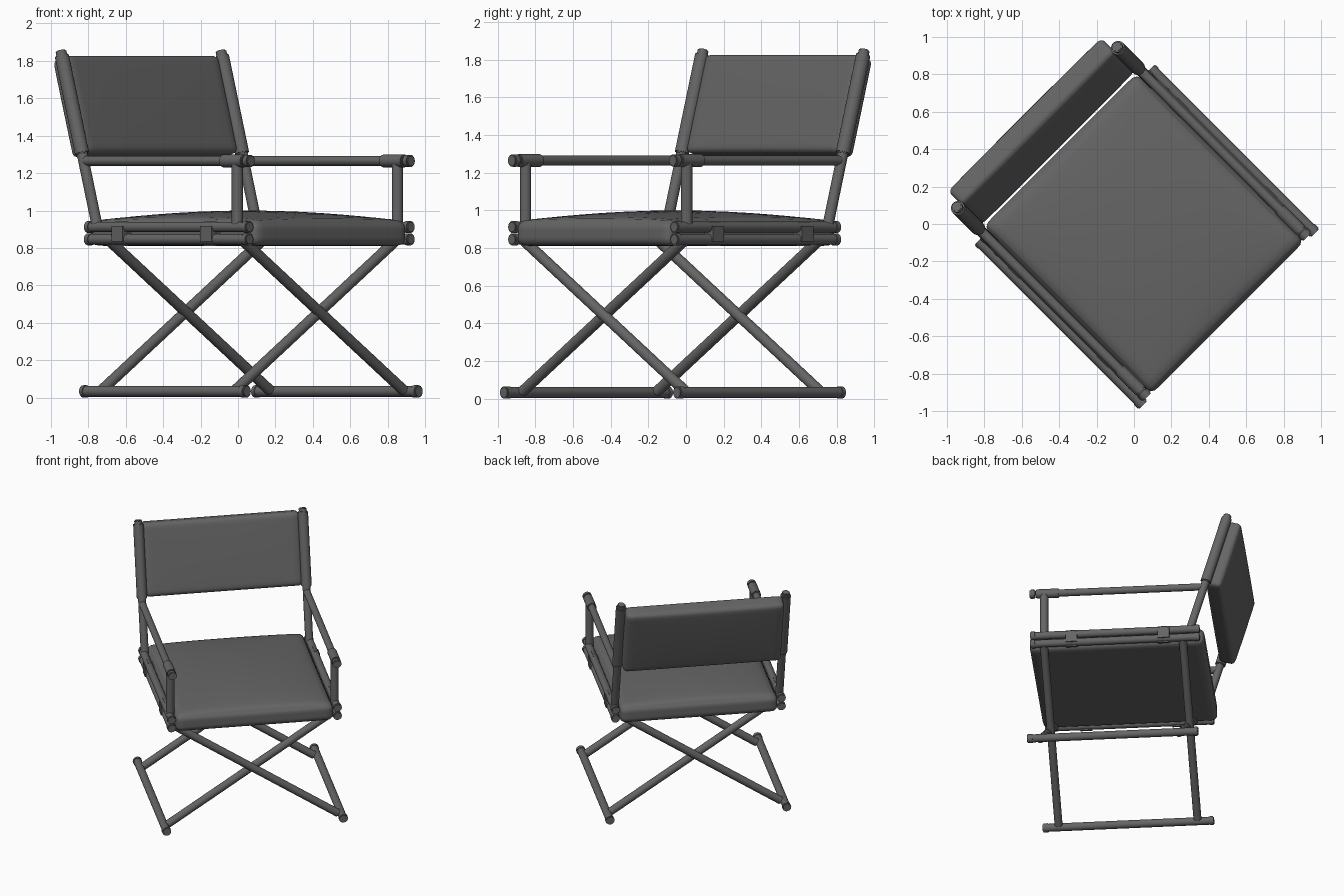
import bpy, bmesh, math
from mathutils import Vector, Matrix

old = bpy.data.objects.get("Cube")
if old:
    bpy.data.objects.remove(old, do_unlink=True)

# The chair is built facing -y, then turned on its base
TURN = Matrix.Rotation(math.radians(45), 4, 'Z')

GREY = bpy.data.materials.new("dark_grey")
GREY.use_nodes = True
colour = (0.13, 0.13, 0.13, 1)
GREY.diffuse_color = colour
GREY.node_tree.nodes["Principled BSDF"].inputs["Base Color"].default_value = colour


def finish(bm, name, angle=40):
    bm.transform(TURN)
    bmesh.ops.recalc_face_normals(bm, faces=bm.faces)
    mesh = bpy.data.meshes.new(name)
    bm.to_mesh(mesh)
    bm.free()
    mesh.materials.append(GREY)
    ob = bpy.data.objects.new(name, mesh)
    bpy.context.collection.objects.link(ob)
    bpy.ops.object.select_all(action='DESELECT')
    ob.select_set(True)
    bpy.context.view_layer.objects.active = ob
    bpy.ops.object.shade_smooth_by_angle(angle=math.radians(angle))
    return ob


def add_tube(bm, a, b, r, bevel=0.006):
    """Round bar from a to b with softened ends."""
    a, b = Vector(a), Vector(b)
    d = b - a
    place = Matrix.Translation((a + b) / 2) @ d.to_track_quat('Z', 'Y').to_matrix().to_4x4()
    made = bmesh.ops.create_cone(bm, cap_ends=True, segments=24, radius1=r,
                                 radius2=r, depth=d.length, matrix=place)
    rims = {e for v in made["verts"] for e in v.link_edges
            if any(len(f.verts) > 4 for f in e.link_faces)}
    bmesh.ops.bevel(bm, geom=list(rims), offset=bevel, segments=2, affect='EDGES')


def tube(name, *parts):
    bm = bmesh.new()
    for part in parts:
        add_tube(bm, *part)
    return finish(bm, name)


def cushion(name, half, r, puff_up, puff_down, place):
    """Rounded box whose two broad faces swell in the middle."""
    bm = bmesh.new()
    bmesh.ops.create_cube(bm, size=2)
    bmesh.ops.subdivide_edges(bm, edges=bm.edges[:], cuts=19, use_grid_fill=True)
    core = [h - r for h in half]
    for v in bm.verts:
        t = [math.sin(c * math.pi / 2) for c in v.co]
        p = Vector([c * h for c, h in zip(t, half)])
        inner = Vector([max(-c, min(c, q)) for c, q in zip(core, p)])
        p = inner + (p - inner).normalized() * r
        swell = max(0, (1 - t[0] ** 2) * (1 - t[1] ** 2)) ** 0.6
        p.z += swell * (puff_up * max(0, t[2]) - puff_down * max(0, -t[2]))
        v.co = p
    bm.transform(place)
    return finish(bm, name, 60)


# Side frames, mirrored
FRONT, BACK = -0.71, 0.525
for side, s in (("left", 1), ("right", -1)):
    # Foot rail with end caps
    x = s * 0.65
    tube(side + "_foot_rail", ((x, FRONT + .02, .033), (x, BACK - .02, .033), .029),
         ((x, FRONT - .01, .033), (x, FRONT + .035, .033), .033),
         ((x, BACK - .035, .033), (x, BACK, .033), .033))

    # Pair of seat rails with end caps
    x = s * 0.61
    for level, z in (("upper", .912), ("lower", .846)):
        tube(f"{side}_{level}_seat_rail", ((x, FRONT + .03, z), (x, BACK - .02, z), .028),
             ((x, FRONT + .01, z), (x, FRONT + .05, z), .032),
             ((x, BACK - .035, z), (x, BACK + .005, z), .032))

    # Straps wrapped around both rails
    for place, y in (("front", -.40), ("rear", .27)):
        bm = bmesh.new()
        bmesh.ops.create_cube(bm, size=1, matrix=Matrix.Translation((x, y, .876))
                              @ Matrix.Diagonal((.068, .085, .132, 1)))
        edges = [e for e in bm.edges if abs((e.verts[0].co - e.verts[1].co).y) > .01]
        bmesh.ops.bevel(bm, geom=edges, offset=.025, segments=4, affect='EDGES')
        finish(bm, f"{side}_{place}_strap")

    # Arm post, arm rail and thicker hand grip
    x = s * 0.605
    tube(side + "_arm_post", ((x, -.60, .90), (x, -.60, 1.26), .03))
    tube(side + "_arm_rail", ((x, -.66, 1.265), (x, .56, 1.265), .026))
    tube(side + "_arm_grip", ((x, -.66, 1.265), (x, -.49, 1.265), .034),
         ((x, -.705, 1.265), (x, -.665, 1.265), .033))

    # Leaning back post with fabric sleeve
    low, top = Vector((x, .455, .90)), Vector((x, .735, 1.855))
    tube(side + "_back_post", (low, top, .029))
    tube(side + "_back_sleeve", (low.lerp(top, .42), low.lerp(top, .975), .038))

# Crossed legs at front and rear
for place, y in (("front", -.615), ("rear", .395)):
    for side, s in (("left", 1), ("right", -1)):
        tube(f"{place}_{side}_leg", ((s * .63, y - s * .012, .035),
                                     (-s * .60, y - s * .012, .846), .029))

# Seat cushion
cushion("seat_cushion", (.58, .635, .067), .045, .055, 0,
        Matrix.Translation((0, -.075, .878)))

# Backrest cushion, leaning with the posts and set behind them
lean = math.atan2(.28, .955)
cushion("backrest_cushion", (.58, .272, .06), .03, .008, .012,
        Matrix.Translation((0, .70, 1.555)) @ Matrix.Rotation(math.pi / 2 - lean, 4, 'X'))
